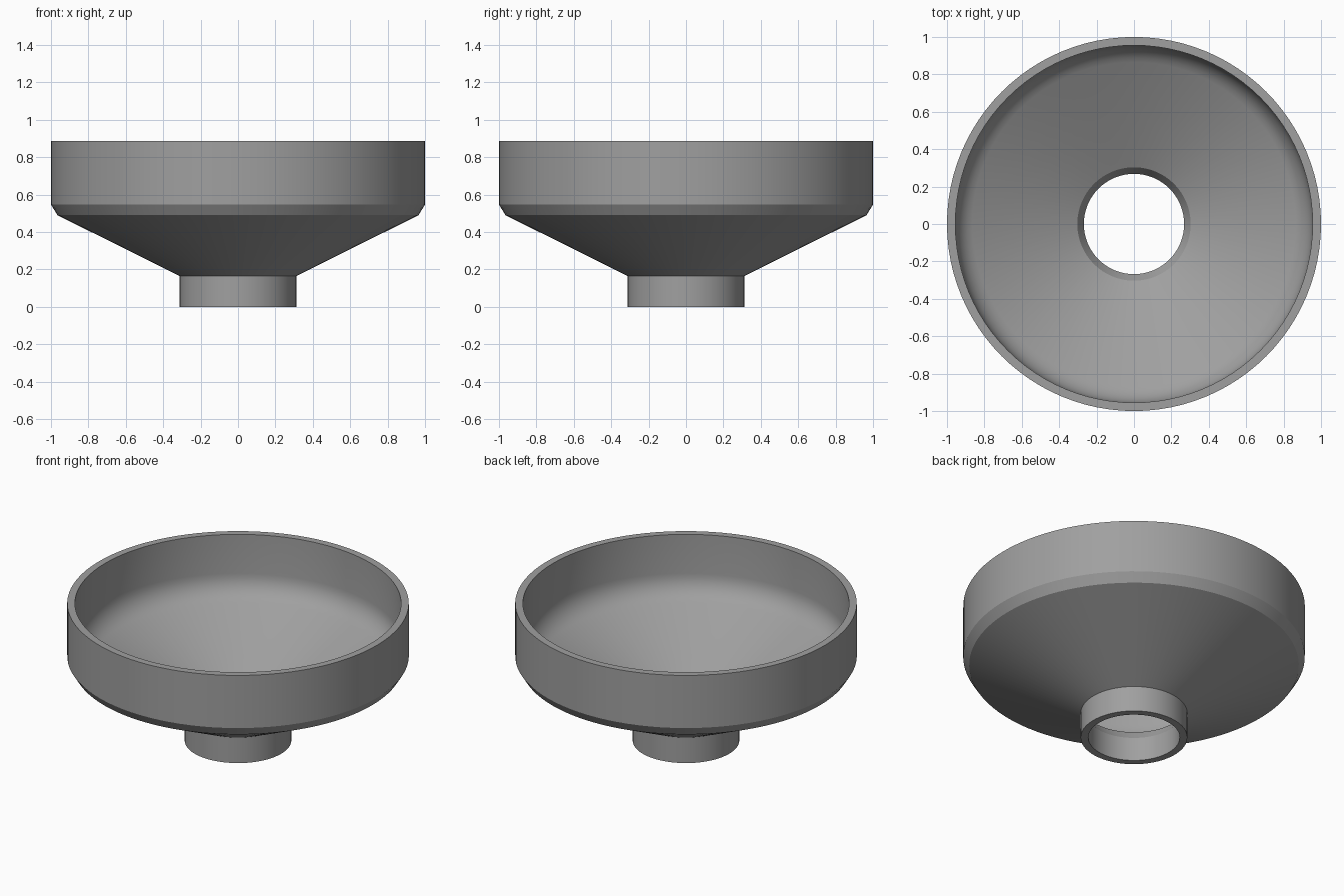
import bpy, bmesh, math

if "Cube" in bpy.data.objects:
    bpy.data.objects.remove(bpy.data.objects["Cube"])

SEGMENTS = 96

grey = bpy.data.materials.new("plain grey")
grey.diffuse_color = (0.35, 0.35, 0.35, 1)
grey.use_nodes = True
grey.node_tree.nodes["Principled BSDF"].inputs["Base Color"].default_value = grey.diffuse_color

# Outside of the funnel, from the neck's foot up to the rim
profile = [(0.268, 0), (0.312, 0), (0.312, 0.165), (0.965, 0.49),
           (1.0, 0.547), (1.0, 0.887), (0.955, 0.887)]

# Rounded inner corner between the upright wall and the sloping floor
slope = math.atan(0.498)
radius, top = 0.162, 0.635
steps = 6
for i in range(steps + 1):
    a = (math.pi / 2 - slope) * i / steps
    profile.append((0.955 - radius + radius * math.cos(a), top - radius * math.sin(a)))

# Sloping floor down to the bevelled mouth of the neck
profile += [(0.303, 0.211), (0.268, 0.152)]

# Revolve the closed profile around z
bm = bmesh.new()
rings = []
for s in range(SEGMENTS):
    t = 2 * math.pi * s / SEGMENTS
    rings.append([bm.verts.new((r * math.cos(t), r * math.sin(t), z)) for r, z in profile])
n = len(profile)
for s in range(SEGMENTS):
    a, b = rings[s], rings[(s + 1) % SEGMENTS]
    for k in range(n):
        j = (k + 1) % n
        bm.faces.new((a[k], b[k], b[j], a[j]))
bmesh.ops.recalc_face_normals(bm, faces=bm.faces)

mesh = bpy.data.meshes.new("funnel_bowl")
bm.to_mesh(mesh)
bm.free()
mesh.materials.append(grey)
bowl = bpy.data.objects.new("funnel_bowl", mesh)
bpy.context.collection.objects.link(bowl)
bpy.context.view_layer.objects.active = bowl
bowl.select_set(True)
bpy.ops.object.shade_smooth_by_angle(angle=math.radians(22))
